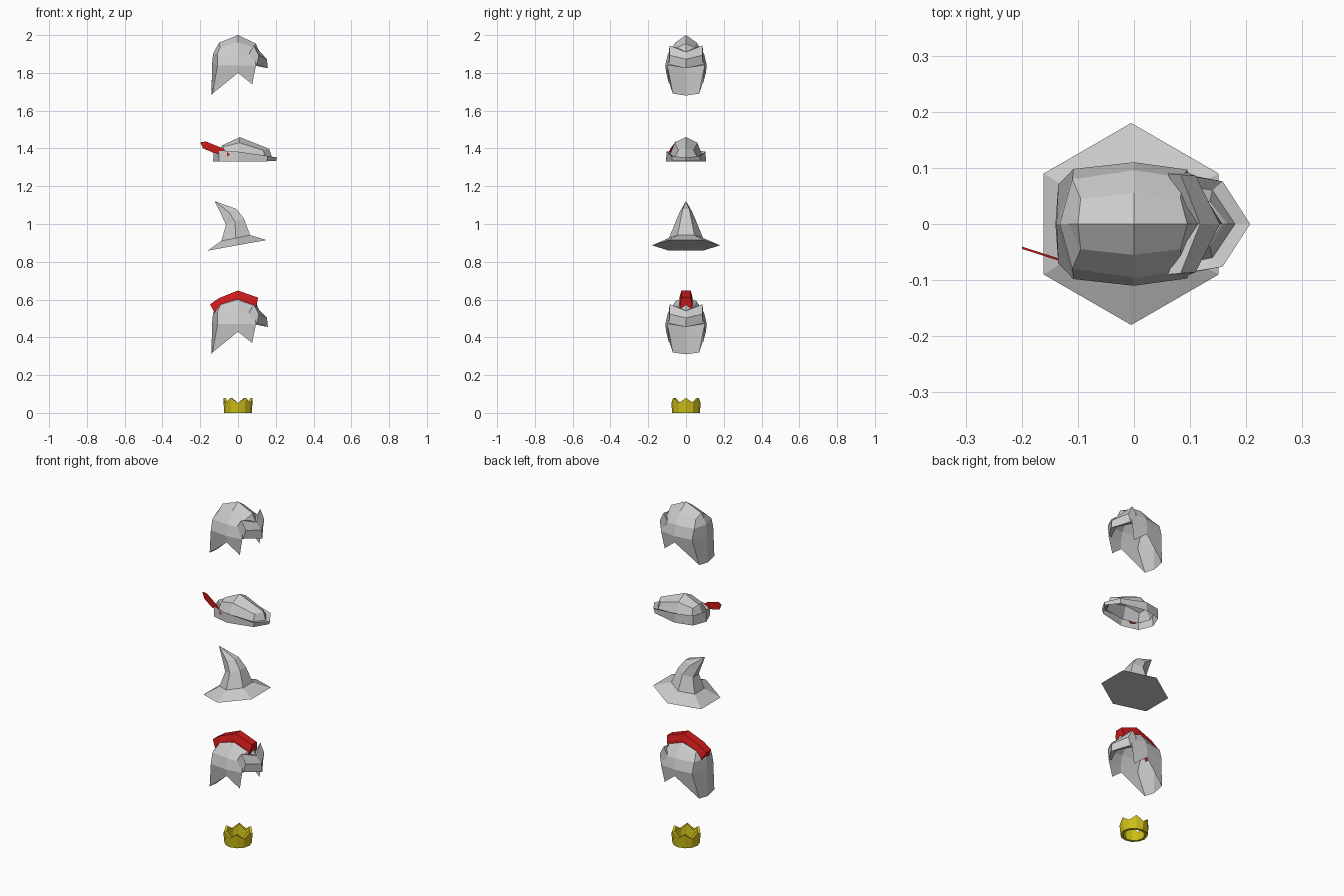
import bpy, bmesh, math
from mathutils import Vector

if "Cube" in bpy.data.objects:
    bpy.data.objects.remove(bpy.data.objects["Cube"])


def paint(obj, name, rgb):
    mat = bpy.data.materials.get(name) or bpy.data.materials.new(name)
    mat.diffuse_color = (*rgb, 1)
    mat.use_nodes = True
    mat.node_tree.nodes["Principled BSDF"].inputs["Base Color"].default_value = mat.diffuse_color
    obj.data.materials.append(mat)


def loft(name, rows, closed=False, caps="", mirror=False, skip=(), z=0.0):
    """Skin rows of points; coincident points are merged, y mirrored if asked."""
    bm = bmesh.new()
    grid = [[bm.verts.new((p[0], p[1], p[2] + z)) for p in r] for r in rows]
    n = len(rows[0])
    for i in range(len(rows) - 1):
        for j in range(n if closed else n - 1):
            if (i, j) not in skip:
                k = (j + 1) % n
                bm.faces.new((grid[i][j], grid[i][k], grid[i + 1][k], grid[i + 1][j]))
    if "a" in caps:
        bm.faces.new(grid[0])
    if "b" in caps:
        bm.faces.new(grid[-1])
    if mirror:
        bmesh.ops.mirror(bm, geom=bm.verts[:] + bm.edges[:] + bm.faces[:],
                         axis='Y', merge_dist=0.0001)
    bmesh.ops.remove_doubles(bm, verts=bm.verts, dist=0.0005)
    bmesh.ops.delete(bm, geom=[v for v in bm.verts if not v.link_faces], context='VERTS')
    bmesh.ops.recalc_face_normals(bm, faces=bm.faces)
    me = bpy.data.meshes.new(name)
    bm.to_mesh(me)
    bm.free()
    obj = bpy.data.objects.new(name, me)
    bpy.context.collection.objects.link(obj)
    return obj


def helmet(prefix, z, peak):
    # shell: columns run back to front, rows from ridge down to neck guard and cheeks
    shell = [
        [(-.10, 0, 1.96), (-.10, 0, 1.96), (0, 0, peak), (.095, 0, 1.955), (.095, 0, 1.955)],
        [(-.117, 0, 1.93), (-.095, .045, 1.937), (0, .055, 1.962), (.083, .045, 1.935), (.105, 0, 1.93)],
        [(-.132, 0, 1.90), (-.11, .08, 1.90), (0, .096, 1.90), (.085, .083, 1.895), (.115, 0, 1.91)],
        [(-.138, 0, 1.84), (-.108, .098, 1.84), (0, .11, 1.84), (.095, .097, 1.84), (.13, 0, 1.85)],
        [(-.14, 0, 1.68), (-.135, .07, 1.69), (0, .105, 1.80), (.075, .09, 1.74), (.13, 0, 1.85)],
    ]
    loft(prefix + "_shell", shell, mirror=True, skip={(3, 3)}, z=z)
    # visor: pointed brow band with flat ends
    visor = [
        [(.10, 0, 1.915), (.118, 0, 1.91), (.153, 0, 1.873), (.158, 0, 1.825), (.12, 0, 1.845)],
        [(.06, .09, 1.905), (.083, .088, 1.945), (.11, .086, 1.893), (.10, .09, 1.845), (.08, .093, 1.84)],
    ]
    loft(prefix + "_visor", visor, closed=True, caps="b", mirror=True, z=z)


helmet("upper_helmet", 0, 2.0)
helmet("crested_helmet", -1.37, 1.985)

# Red crest
crest_rows = []
for tx, tz, bx, bz, wt in [(-.148, .575, -.11, .505, .028), (-.10, .608, -.085, .55, .03),
                           (0, .648, 0, .577, .03), (.106, .61, .095, .545, .028)]:
    crest_rows.append([(tx, 0, tz), (tx, wt * .8, tz), ((tx + bx) / 2, wt * 1.15, (tz + bz) / 2),
                       (bx, .034, bz), (bx, 0, bz)])
crest = loft("crest", crest_rows, caps="ab", mirror=True)
paint(crest, "red", (.62, .01, .01))

# Feathered cap: ridge, crown, crown base, turned-up brim
cap = [
    [(.16, 0, 1.40), (.16, 0, 1.40), (.01, 0, 1.46), (-.083, 0, 1.417), (-.083, 0, 1.417)],
    [(.168, 0, 1.39), (.135, .04, 1.39), (.008, .06, 1.43), (-.075, .045, 1.41), (-.09, 0, 1.405)],
    [(.18, 0, 1.352), (.14, .06, 1.355), (0, .088, 1.36), (-.085, .068, 1.36), (-.11, 0, 1.36)],
    [(.207, 0, 1.352), (.158, .076, 1.36), (0, .103, 1.383), (-.1, .08, 1.387), (-.128, 0, 1.388)],
    [(.203, 0, 1.335), (.152, .072, 1.332), (0, .106, 1.33), (-.1, .08, 1.33), (-.132, 0, 1.33)],
]
loft("cap", cap, mirror=True)

# Feather: thin blade leaning back
outline = [(-.20, 1.432), (-.17, 1.437), (-.08, 1.40), (-.042, 1.368),
           (-.053, 1.358), (-.137, 1.38), (-.185, 1.40)]
blade = [[(x, -.04 - .32 * (x + .207) + t, z) for x, z in outline] for t in (-.002, .002)]
feather = loft("feather", blade, closed=True, caps="ab")
paint(feather, "red", (.62, .01, .01))

# Pointed hat: six-sided tilted brim and bent cone, closed underneath
hat = []
for cx, cz, rx, ry, tilt in [(-.005, .887, .18, .18, .18), (-.012, .926, .088, .09, .2),
                             (-.016, 1.012, .055, .055, .35), (-.047, 1.062, .045, .034, .45),
                             (-.122, 1.12, .001, .001, 0)]:
    ring = []
    for i in range(6):
        a = math.radians(30 + 60 * i)
        dx = rx * math.cos(a)
        ring.append((cx + dx, ry * math.sin(a), cz + tilt * dx))
    hat.append(ring)
loft("pointed_hat", hat, closed=True, caps="ab")

# Gold crown: twelve-sided walled ring with six points
crown = []
for r, top in [(.073, 0), (.078, 1), (.064, 1), (.058, 0)]:
    ring = []
    for i in range(12):
        a = math.radians(30 * i)
        h = (.08 if i % 2 == 0 else .052) * top
        ring.append((r * math.cos(a), r * math.sin(a), h))
    crown.append(ring)
crown.append(crown[0])
gold = loft("crown", crown, closed=True)
paint(gold, "gold", (.62, .52, .01))
